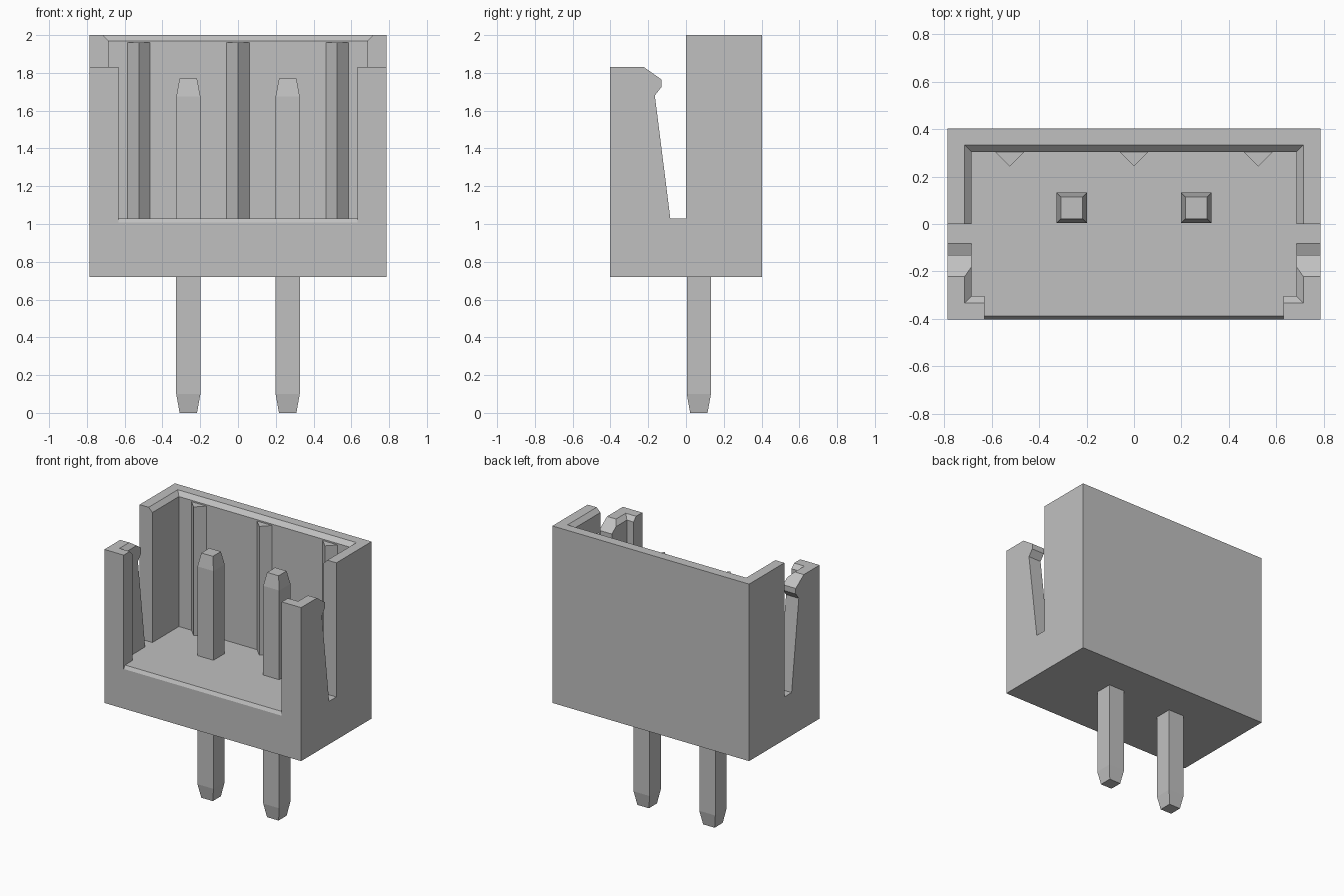
import bpy
import bmesh

if "Cube" in bpy.data.objects:
    bpy.data.objects.remove(bpy.data.objects["Cube"], do_unlink=True)

grey = bpy.data.materials.new("light_grey")
grey.use_nodes = True
grey.diffuse_color = (0.53, 0.53, 0.53, 1)
grey.node_tree.nodes["Principled BSDF"].inputs["Base Color"].default_value = (0.53, 0.53, 0.53, 1)


def loft(name, rings):
    """Solid through a stack of point rings, capped at both ends."""
    bm = bmesh.new()
    loops = [[bm.verts.new(p) for p in ring] for ring in rings]
    n = len(loops[0])
    for a, b in zip(loops, loops[1:]):
        for i in range(n):
            j = (i + 1) % n
            bm.faces.new((a[i], a[j], b[j], b[i]))
    bm.faces.new(loops[0])
    bm.faces.new(loops[-1])
    bmesh.ops.recalc_face_normals(bm, faces=bm.faces)
    mesh = bpy.data.meshes.new(name)
    bm.to_mesh(mesh)
    bm.free()
    mesh.materials.append(grey)
    ob = bpy.data.objects.new(name, mesh)
    bpy.context.collection.objects.link(ob)
    return ob


def rect(x0, x1, y0, y1, z):
    return [(x0, y0, z), (x1, y0, z), (x1, y1, z), (x0, y1, z)]


def extrude_x(name, profile, half):
    return loft(name, [[(x, y, z) for y, z in profile] for x in (-half, half)])


def extrude_z(name, plan, z0, z1):
    return loft(name, [[(x, y, z) for x, y in plan] for z in (z0, z1)])


def cut(target, cutter):
    """Subtract the cutter, bake the result and remove the cutter."""
    cutter.hide_render = True
    mod = target.modifiers.new("cut", 'BOOLEAN')
    mod.operation, mod.solver, mod.object = 'DIFFERENCE', 'EXACT', cutter
    deps = bpy.context.evaluated_depsgraph_get()
    deps.update()
    mesh = bpy.data.meshes.new_from_object(target.evaluated_get(deps))
    target.modifiers.clear()
    target.data = mesh
    bpy.data.objects.remove(cutter, do_unlink=True)


X, Y = 0.787, 0.403     # housing half width and half depth
IX, IY = 0.685, 0.303   # cavity half width and half depth
OX = 0.632              # front opening half width
FLOOR = 1.03

# Housing: side silhouette with tall back, tapered slot and latch hook
housing = extrude_x("housing", [
    (-Y, 0.72), (Y, 0.72), (Y, 2.0), (0, 2.0), (0, FLOOR), (-0.083, FLOOR),
    (-0.165, 1.68), (-0.13, 1.725), (-0.13, 1.765), (-0.222, 1.83), (-Y, 1.83)], X)

# Cavity, open at the top and through the front
cut(housing, extrude_z("cavity_cutter", [
    (-OX, -0.5), (OX, -0.5), (OX, -IY), (IX, -IY),
    (IX, IY), (-IX, IY), (-IX, -IY), (-OX, -IY)], FLOOR, 2.1))

# Bevelled front sill
cut(housing, extrude_x("sill_cutter", [
    (-Y + 0.02, FLOOR + 0.02 - 0.01), (-Y - 0.01, 0.99), (-Y - 0.01, FLOOR + 0.01)], OX))

# Bevelled inner rim: tall back section, then lower front section
cut(housing, loft("back_rim_cutter", [
    rect(-IX, IX, -0.05, IY, 1.97), rect(-IX - 0.04, IX + 0.04, -0.05, IY + 0.04, 2.01)]))
cut(housing, loft("front_rim_cutter", [
    rect(-IX, IX, -IY, -0.02, 1.80), rect(-IX - 0.04, IX + 0.04, -IY - 0.04, -0.02, 1.84)]))

# Triangular guide ribs on the back wall
for label, x in (("right", -0.525), ("middle", 0), ("left", 0.525)):
    extrude_z("guide_rib_" + label,
              [(x - 0.06, IY), (x, 0.243), (x + 0.06, IY)], FLOOR, 1.96)

# Square contact pins with tapered ends
for label, x in (("right", -0.263), ("left", 0.263)):
    loft("contact_pin_" + label, [
        rect(x - h, x + h, 0.068 - h, 0.068 + h, z)
        for z, h in ((0, 0.046), (0.1, 0.064), (1.675, 0.064), (1.77, 0.046))])
